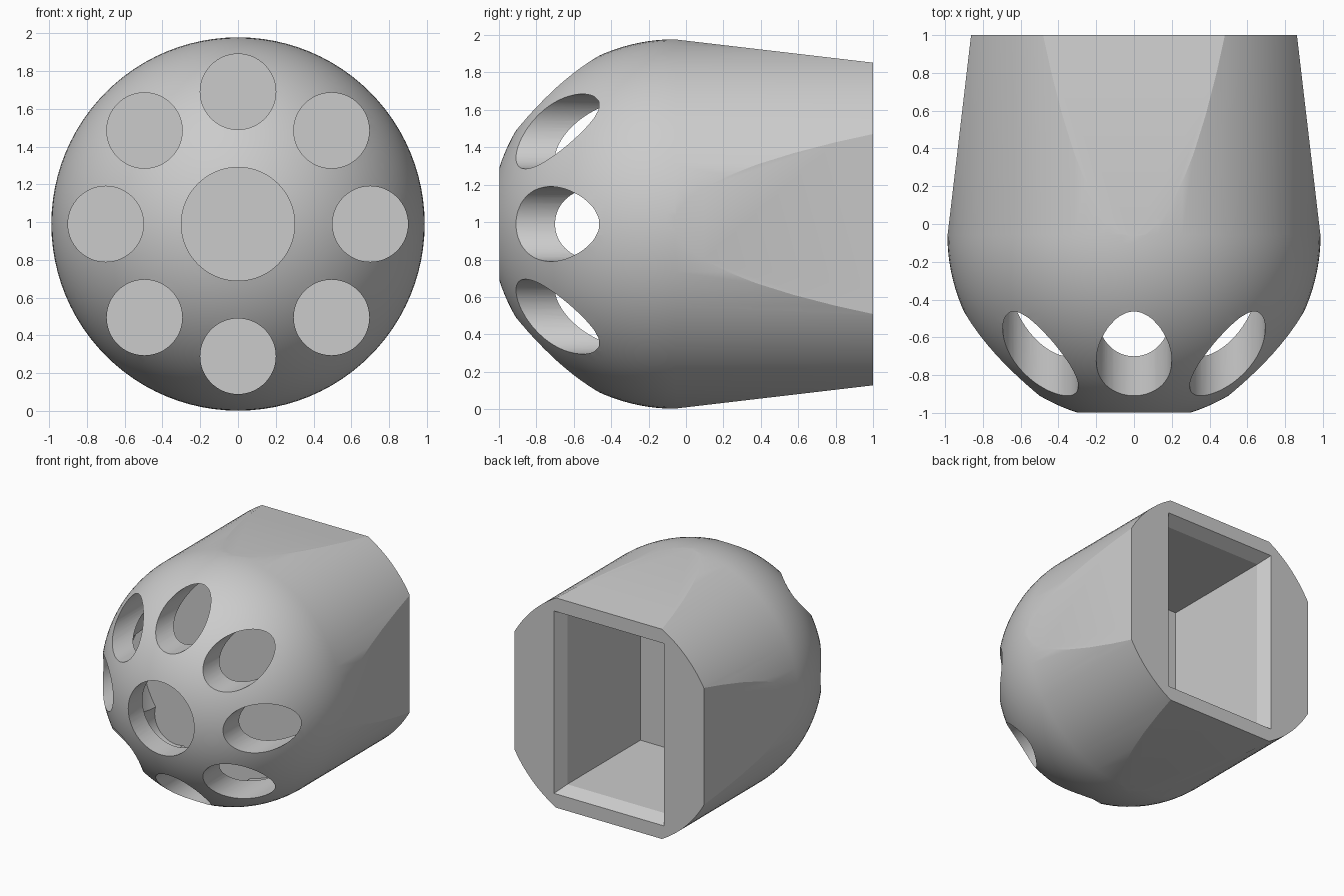
import bpy, bmesh, math
from mathutils import Matrix, Vector

cube = bpy.data.objects.get("Cube")
if cube:
    bpy.data.objects.remove(cube, do_unlink=True)

MID = 0.99                 # height of the long axis
CENTRE = -0.057            # dome centre along y
OUTER, INNER = 0.988, 0.815
WALL_FRONT, WALL_BACK = -0.09, -0.05

grey = bpy.data.materials.new("mid_grey")
grey.use_nodes = True
colour = (0.6, 0.6, 0.6, 1)
grey.diffuse_color = colour
grey.node_tree.nodes["Principled BSDF"].inputs["Base Color"].default_value = colour


def make_object(name, bm):
    bmesh.ops.recalc_face_normals(bm, faces=bm.faces)
    mesh = bpy.data.meshes.new(name)
    bm.to_mesh(mesh)
    bm.free()
    mesh.materials.append(grey)
    obj = bpy.data.objects.new(name, mesh)
    obj.location.z = MID
    bpy.context.collection.objects.link(obj)
    return obj


def dome(radius, back, steps=32, sides=96):
    """Hemisphere facing -y, carried straight back and capped."""
    bm = bmesh.new()
    verts = []
    for i in range(steps + 1):
        a = math.pi / 2 * i / steps
        y = CENTRE - radius * math.cos(a)
        if y < back - 0.001:
            verts.append(bm.verts.new((radius * math.sin(a), y, 0)))
    verts.append(bm.verts.new((verts[-1].co.x, back, 0)))
    verts.append(bm.verts.new((0, back, 0)))
    edges = [bm.edges.new(pair) for pair in zip(verts, verts[1:])]
    bmesh.ops.spin(bm, geom=verts + edges, cent=(0, 0, 0), axis=(0, 1, 0),
                   angle=math.tau, steps=sides)
    bmesh.ops.remove_doubles(bm, verts=bm.verts, dist=0.0005)
    bmesh.ops.dissolve_degenerate(bm, edges=bm.edges, dist=0.0005)
    return bm


# Body: domed barrel with four tapering flats
bm = dome(OUTER, 1)
for i in range(4):
    turn = Matrix.Rotation(i * math.pi / 2, 3, 'Y')
    cut = bmesh.ops.bisect_plane(
        bm, geom=bm.verts[:] + bm.edges[:] + bm.faces[:], dist=0.00001,
        plane_co=turn @ Vector((0.8625, 1, 0)),
        plane_no=turn @ Vector((1, 0.1175, 0)), clear_outer=True)
    rim = [e for e in bm.edges if e.is_boundary]
    bmesh.ops.holes_fill(bm, edges=rim, sides=0)
body = make_object("body", bm)

# Round chamber behind the dome
chamber = make_object("chamber_cutter", dome(INNER, WALL_FRONT))

# Ring of eight holes around a larger one
bm = bmesh.new()
holes = [(0, 0, 0.3)]
for i in range(8):
    a = i * math.pi / 4
    holes.append((0.7 * math.cos(a), 0.7 * math.sin(a), 0.2))
front = -1.3
for x, z, r in holes:
    place = (Matrix.Translation((x, (front + WALL_FRONT) / 2, z))
             @ Matrix.Rotation(math.pi / 2, 4, 'X'))
    bmesh.ops.create_cone(bm, cap_ends=True, segments=64, radius1=r, radius2=r,
                          depth=WALL_FRONT - front, matrix=place)
hole_set = make_object("hole_cutter", bm)

# Rectangular socket with a chamfered mouth
bm = bmesh.new()
rings = []
for y, w, h in ((1.1, 0.55, 0.8), (0.9, 0.45, 0.7), (WALL_BACK, 0.45, 0.7)):
    rings.append([bm.verts.new((sx * w, y, sz * h))
                  for sx, sz in ((-1, -1), (1, -1), (1, 1), (-1, 1))])
for a, b in zip(rings, rings[1:]):
    for i in range(4):
        j = (i + 1) % 4
        bm.faces.new((a[i], a[j], b[j], b[i]))
bm.faces.new(rings[0])
bm.faces.new(rings[-1])
socket = make_object("socket_cutter", bm)

# Cut everything out, then keep the finished mesh
cutters = (chamber, hole_set, socket)
for cutter in cutters:
    cutter.hide_render = True
    mod = body.modifiers.new(cutter.name, 'BOOLEAN')
    mod.operation = 'DIFFERENCE'
    mod.solver = 'EXACT'
    mod.object = cutter
bpy.context.view_layer.update()
graph = bpy.context.evaluated_depsgraph_get()
finished = bpy.data.meshes.new_from_object(body.evaluated_get(graph))
body.modifiers.clear()
body.data = finished
for cutter in cutters:
    bpy.data.objects.remove(cutter, do_unlink=True)

bpy.ops.object.select_all(action='DESELECT')
body.select_set(True)
bpy.context.view_layer.objects.active = body
bpy.ops.object.shade_smooth_by_angle(angle=math.radians(15))
